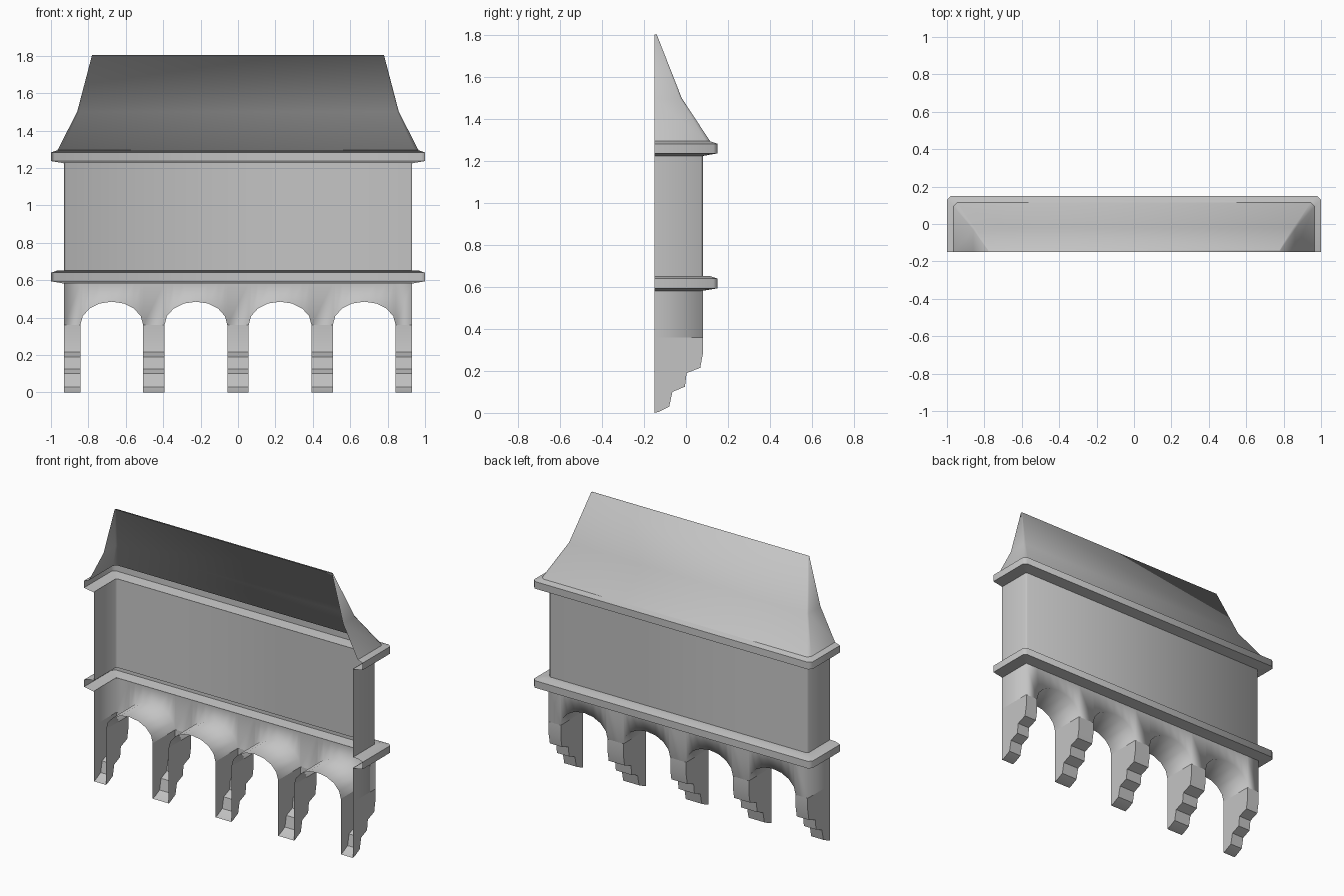
import bpy, bmesh, math

cube = bpy.data.objects.get("Cube")
if cube:
    bpy.data.objects.remove(cube)

stone = bpy.data.materials.new("light_grey")
stone.use_nodes = True
GREY = (0.55, 0.55, 0.55, 1)
stone.diffuse_color = GREY
stone.node_tree.nodes["Principled BSDF"].inputs["Base Color"].default_value = GREY

BACK, FACE, HALF = -0.15, 0.08, 0.93   # open rear plane, wall plane, half width
SPRING, RISE, SPAN, TOP = 0.36, 0.125, 0.168, 0.585


def make(name, faces, angle):
    """Turn a list of polygons into a smooth-shaded object."""
    bm = bmesh.new()
    for f in faces:
        bm.faces.new([bm.verts.new(p) for p in f])
    bmesh.ops.remove_doubles(bm, verts=bm.verts, dist=0.0005)
    mesh = bpy.data.meshes.new(name)
    bm.to_mesh(mesh)
    bm.free()
    mesh.materials.append(stone)
    ob = bpy.data.objects.new(name, mesh)
    bpy.context.collection.objects.link(ob)
    bpy.ops.object.select_all(action='DESELECT')
    ob.select_set(True)
    bpy.context.view_layer.objects.active = ob
    bpy.ops.object.shade_smooth_by_angle(angle=math.radians(angle))


def ring(hx, hy, z, c):
    """Three-sided outline with chamfered corners, open at the rear."""
    half = [(-hx, BACK), (-hx, hy - c), (-hx + c, hy)]
    return [(x, y, z) for x, y in half + [(-x, y) for x, y in reversed(half)]]


def loft(rows):
    rings = [ring(*r) for r in rows]
    return [(a[i], b[i], b[i + 1], a[i + 1])
            for a, b in zip(rings, rings[1:]) for i in range(len(a) - 1)]


# Wall panel
make("wall", loft([(HALF, FACE, 0.652, 0.01), (HALF, FACE, 1.228, 0.01)]), 50)

# Two projecting ledges
for name, z in (("lower_ledge", 0.582), ("upper_ledge", 1.225)):
    make(name, loft([(HALF, FACE, z, 0.01), (1, 0.15, z + 0.012, 0.02),
                     (1, 0.15, z + 0.058, 0.02), (0.965, 0.115, z + 0.07, 0.02)]
                    + ([(HALF, FACE, z + 0.071, 0.01)] if z < 1 else [])), 50)

# Flared hipped roof with a narrow flat ridge
roof_rows = [(0.965, 0.115, 1.295, 0.02), (0.86, -0.02, 1.5, 0.01),
             (0.78, -0.14, 1.805, 0.002)]
make("roof", loft(roof_rows) + [tuple(reversed(ring(*roof_rows[-1])))], 85)

# Arcade: spandrel wall, vaults and end walls
centres = [-0.675, -0.225, 0.225, 0.675]
line = [(-HALF, SPRING)]
for c in centres:
    for k in range(9):
        a = math.pi * (1 - k / 8)
        line.append((c + SPAN * math.cos(a), SPRING + RISE * math.sin(a)))
line.append((HALF, SPRING))
faces = []
for (x0, z0), (x1, z1) in zip(line, line[1:]):
    faces.append([(x0, FACE, z0), (x0, FACE, TOP), (x1, FACE, TOP), (x1, FACE, z1)])
    if abs(z0 - z1) > 0.001:
        faces.append([(x0, BACK, z0), (x0, FACE, z0), (x1, FACE, z1), (x1, BACK, z1)])
for s in (-1, 1):
    x = s * HALF
    side = [(x, BACK, SPRING), (x, FACE, SPRING), (x, FACE, TOP), (x, BACK, TOP)]
    faces.append(side[::s])
make("arcade", faces, 100)

# Stepped corbels, hollow at the rear
profile = [(BACK, 0), (-0.13, 0.005), (-0.08, 0.03), (-0.065, 0.1), (-0.005, 0.125),
           (0.003, 0.19), (0.068, 0.215), (FACE, 0.28), (FACE, SPRING)]
edges = [-HALF] + [c + s * SPAN for c in centres for s in (-1, 1)] + [HALF]
for n, (x0, x1) in enumerate(zip(edges[::2], edges[1::2]), 1):
    faces = [[(x0, *p), (x0, *q), (x1, *q), (x1, *p)] for p, q in zip(profile, profile[1:])]
    outline = profile + [(BACK, SPRING)]
    faces.append([(x1, *p) for p in outline])
    faces.append([(x0, *p) for p in reversed(outline)])
    make(f"corbel_{n}", faces, 50)
